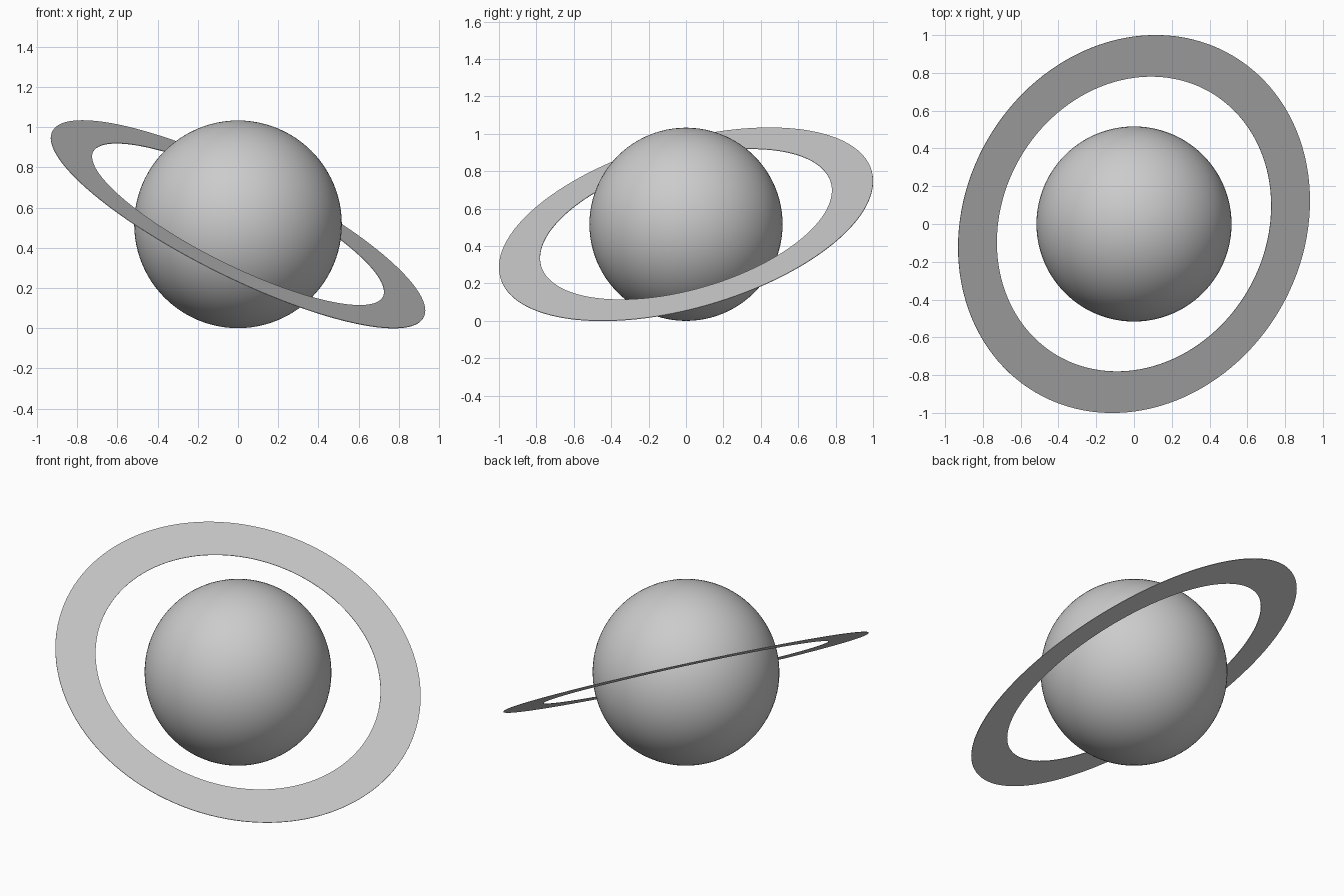
import bpy, bmesh, math
from mathutils import Vector

if "Cube" in bpy.data.objects:
    bpy.data.objects.remove(bpy.data.objects["Cube"])

R = 0.5165                # planet radius
OUTER, INNER = 1.033, 0.806
THICK = 0.003
CENTRE = Vector((0, 0, R))

grey = bpy.data.materials.new("neutral_grey")
grey.diffuse_color = (0.6, 0.6, 0.6, 1)
grey.use_nodes = True
grey.node_tree.nodes["Principled BSDF"].inputs["Base Color"].default_value = grey.diffuse_color

# planet: smooth sphere
bpy.ops.mesh.primitive_uv_sphere_add(segments=96, ring_count=48, radius=R, location=CENTRE)
planet = bpy.context.object
planet.name = "planet"
bpy.ops.object.shade_smooth()
planet.data.materials.append(grey)

# ring: thin flat band, a rectangular profile spun round the axis
bm = bmesh.new()
h = THICK / 2
pts = [bm.verts.new(p) for p in ((INNER, 0, -h), (OUTER, 0, -h), (OUTER, 0, h), (INNER, 0, h))]
edges = [bm.edges.new((pts[i], pts[(i + 1) % 4])) for i in range(4)]
bmesh.ops.spin(bm, geom=pts + edges, cent=(0, 0, 0), axis=(0, 0, 1),
               angle=math.tau, steps=128, use_merge=True)
bmesh.ops.remove_doubles(bm, verts=bm.verts, dist=1e-5)
bmesh.ops.recalc_face_normals(bm, faces=bm.faces)
mesh = bpy.data.meshes.new("ring")
bm.to_mesh(mesh)
bm.free()
ring = bpy.data.objects.new("ring", mesh)
bpy.context.collection.objects.link(ring)
mesh.materials.append(grey)

# tilt the ring 30 degrees down towards the front right
ring.location = CENTRE
ring.rotation_euler = (0, math.radians(30), math.radians(-30))
